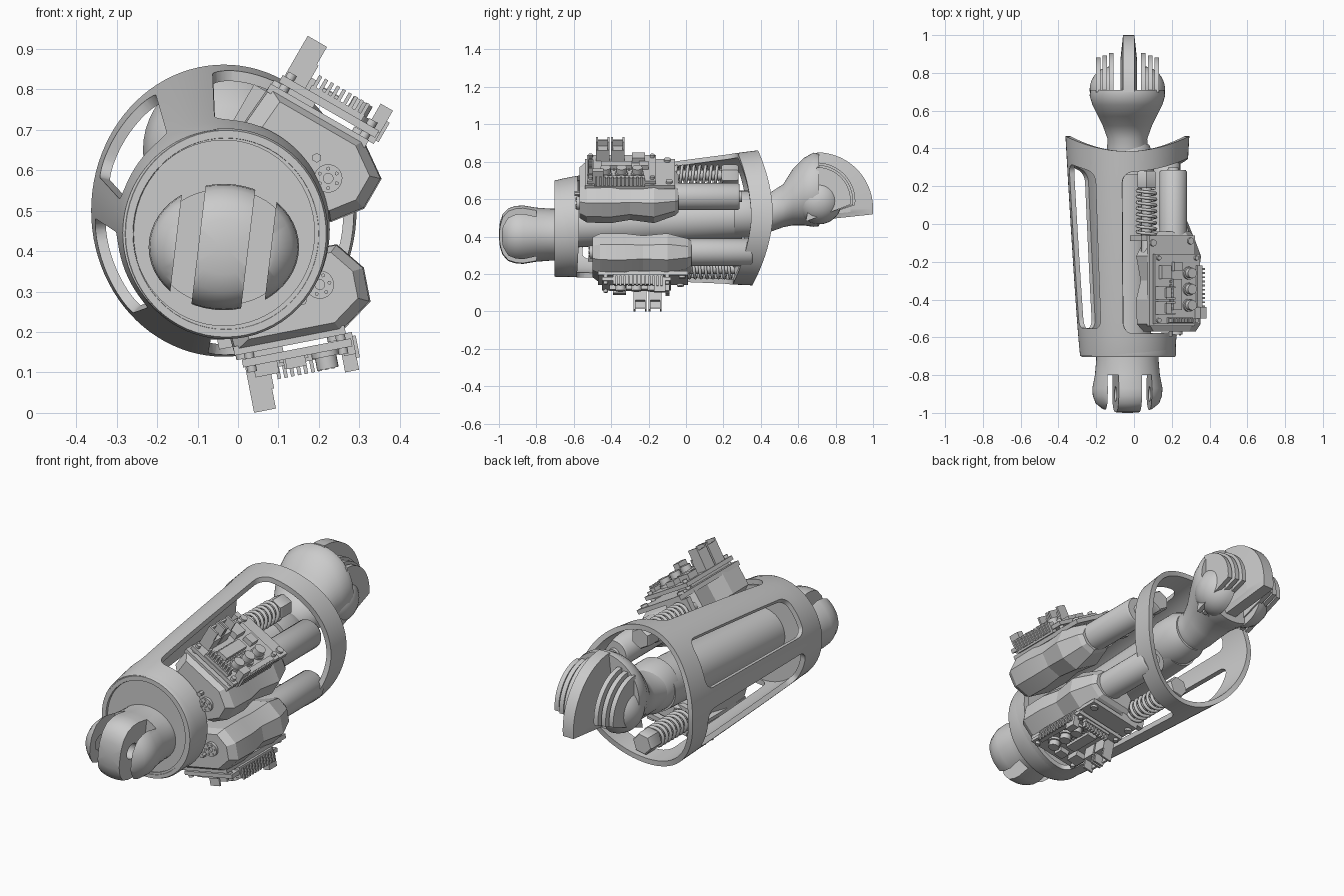
import bpy, bmesh
from math import sin, cos, pi, radians
from mathutils import Vector

if "Cube" in bpy.data.objects:
    bpy.data.objects.remove(bpy.data.objects["Cube"])

CX = -0.035


def mesh(name, verts, faces, angle=35):
    bm = bmesh.new()
    vs = [bm.verts.new(v) for v in verts]
    for f in faces:
        bm.faces.new([vs[i] for i in f])
    bmesh.ops.recalc_face_normals(bm, faces=bm.faces[:])
    if bm.calc_volume(signed=True) < 0:
        bmesh.ops.reverse_faces(bm, faces=bm.faces[:])
    me = bpy.data.meshes.new(name)
    bm.to_mesh(me)
    bm.free()
    ob = bpy.data.objects.new(name, me)
    bpy.context.collection.objects.link(ob)
    smooth(ob, angle)
    return ob


def smooth(ob, angle=35):
    bpy.ops.object.select_all(action='DESELECT')
    ob.select_set(True)
    bpy.context.view_layer.objects.active = ob
    bpy.ops.object.shade_smooth_by_angle(angle=radians(angle))


def loft(name, secs, loop=False, angle=35, strip=False):
    """Skin a list of equal closed sections; cap the ends (ngon or quad strip) unless looped."""
    n, m = len(secs[0]), len(secs)
    faces = []
    for i in range(m if loop else m - 1):
        a, b = i * n, (i + 1) % m * n
        faces += [(a + j, a + (j + 1) % n, b + (j + 1) % n, b + j) for j in range(n)]
    if strip:
        for a in (0, (m - 1) * n):
            faces += [(a + j, a + j + 1, a + n - 2 - j, a + n - 1 - j) for j in range(n // 2 - 1)]
    elif not loop:
        faces += [tuple(range(n)), tuple(range((m - 1) * n, m * n))]
    return mesh(name, [p for s in secs for p in s], faces, angle)


def ell(y, x, z, rx, rz, n=48):
    return [(x + rx * cos(2 * pi * k / n), y, z + rz * sin(2 * pi * k / n)) for k in range(n)]


def cut(ob, *cutters):
    for c in cutters:
        c.hide_render = True
        m = ob.modifiers.new("cut", 'BOOLEAN')
        m.operation, m.solver, m.object = 'DIFFERENCE', 'EXACT', c
        dg = bpy.context.evaluated_depsgraph_get()
        me = bpy.data.meshes.new_from_object(ob.evaluated_get(dg))
        ob.modifiers.clear()
        if len(me.polygons):
            ob.data = me
        bpy.data.objects.remove(c)
    smooth(ob)


# Flared outer shell: a saddle-ended tube addressed by angle and length fraction
def shell_pt(a, t, off=0.0):
    yend = 0.385 + 0.08 * cos(a) ** 2 + 0.03 * min(0, sin(a))
    k = max(t, 0) ** 0.85
    return (CX + (0.25 + 0.078 * k + off) * cos(a), -0.7 + t * (yend + 0.7),
            0.445 + 0.055 * k + (0.255 + 0.106 * k + off) * sin(a))


NT = 24
secs = []
for i in range(96):
    a = 2 * pi * i / 96
    secs.append([shell_pt(a, j / NT) for j in range(NT + 1)]
                + [shell_pt(a, j / NT, -0.026) for j in range(NT, -1, -1)])
shell = loft("outer_shell", secs, loop=True)


def window(a0, a1, t0, t1, corner):
    """Rounded window cutter that follows the shell."""
    c, h = radians(a0 + a1) / 2, radians(a1 - a0) / 2
    ct = corner / 1.1
    ts = [(t0 + ct * (1 - cos(q * pi / 12)), corner / 0.3 * (1 - sin(q * pi / 12))) for q in range(7)]
    ts += [(t0 + (t1 - t0) * q / 6, 0) for q in range(1, 6)]
    ts += [(t1 + t0 - t, d) for t, d in ts[6::-1]]
    N = max(8, int((a1 - a0) / 5))
    out = []
    for t, d in ts:
        ang = [c + (h - d) * (2 * j / N - 1) for j in range(N + 1)]
        out.append([shell_pt(a, t, 0.06) for a in ang] + [shell_pt(a, t, -0.08) for a in reversed(ang)])
    return loft("window_cutter", out, strip=True)


cut(shell, window(-97, 95, 0.11, 0.90, 0.06), window(122, 165, 0.13, 0.88, 0.05),
    window(182, 225, 0.13, 0.88, 0.05))

# Front cap and central tube
loft("front_cap", [ell(y, CX + 0.005, 0.443, r, r * 1.03, 64) for r, y in
                   [(0.24, -0.59), (0.25, -0.6), (0.253, -0.69), (0.248, -0.703), (0.23, -0.703),
                    (0.228, -0.692), (0.1, -0.692)]])
loft("central_tube", [ell(y, -0.03, z, 0.12, 0.12) for y, z in [(-0.62, 0.46), (0.3, 0.51)]])
loft("tube_collar", [ell(y, -0.02, 0.52, r, r) for y, r in [(0.26, 0.125), (0.36, 0.125), (0.42, 0.1)]])

# Front clevis: domed knuckle with two slots and an axle hole
clevis = loft("front_clevis", [ell(y, CX, 0.41, r, r * 0.84) for r, y in
              [(0.165, -0.62), (0.165, -0.72), (0.172, -0.8), (0.186, -0.87), (0.183, -0.91), (0.168, -0.95),
               (0.13, -0.98), (0.08, -0.995), (0.02, -1.0)]])


def slot(x):
    return loft("slot_cutter", [[(x + s * 0.028 + 0.12 * dz, y, 0.42 + dz)
                                 for s, dz in [(-1, -.3), (1, -.3), (1, .3), (-1, .3)]] for y in (-1.1, -0.8)])


hole = loft("axle_cutter", [[(x, -0.9 + 0.04 * cos(k * pi / 12), 0.41 + 0.04 * sin(k * pi / 12))
                             for k in range(24)] for x in (-0.165, 0.095)])
cut(clevis, slot(-0.125), slot(0.055), hole)

# Rear neck, joint ball and fan of round fins
loft("rear_neck", [ell(y, CX, z, rx, rz) for y, z, rx, rz in
                   [(0.36, .53, .11, .1), (0.45, .53, .105, .105), (0.52, .565, .13, .115), (0.57, .61, .155, .15),
                    (0.63, .64, .185, .18), (0.68, .65, .2, .198), (0.71, .65, .195, .195)]])
for side in (-1, 1):
    loft("joint_cheek", [[(CX + side * (0.08 + 0.12 * sin(p)), 0.71 + 0.125 * cos(p) * cos(k * pi / 16),
                           0.59 + 0.125 * cos(p) * sin(k * pi / 16)) for k in range(32)]
                         for p in [q * pi / 2 / 8.2 for q in range(9)]])


def fin(name, x, w, r, cz, tip=1.0):
    prof = [(0.64, 0.48)] + [(0.7 + r * cos(radians(q)), cz + r * sin(radians(q))) for q in range(-6, 91, 6)]
    # the inner profile point keeps full width, the rim narrows
    mid = [(0.7 + (y - 0.7) * .6, cz + (z - cz) * .6) for y, z in prof]
    loft(name, [[(x - tip * w / 2, y, z) for y, z in prof], [(x - w / 2, y, z) for y, z in mid],
                [(x + w / 2, y, z) for y, z in mid], [(x + tip * w / 2, y, z) for y, z in prof]], loop=True)
    loft(name + "_web", [[(x + s * w / 2, y, z) for y, z in mid] for s in (-1, 1)])


fin("centre_fin", -0.028, 0.086, 0.3, 0.55, 0.7)
for d in (0.085, 0.12, 0.155):
    for s in (-1, 1):
        fin("side_fin", CX + s * d, 0.024, 0.235 - 0.35 * d, 0.59)


# Two drive units, each built in a local frame (u across, y along, n outward)
def drive(tag, ox, oz, tilt, flip, dy, motor_n):
    a = radians(tilt)
    U, N = Vector((cos(a), 0, sin(a))), Vector((-sin(a), 0, cos(a))) * flip
    O = Vector((ox, dy, oz))

    def P(u, y, n):
        return O + U * u + N * n + Vector((0, y, 0))

    def box(part, u0, u1, y0, y1, n0, n1):
        return loft(tag + part, [[P(u0, y0, n), P(u0, y1, n), P(u1, y1, n), P(u1, y0, n)] for n in (n0, n1)])

    def rod(part, u, n, prof, k=32):
        loft(tag + part, [[P(u + r * cos(2 * pi * q / k), y, n + r * sin(2 * pi * q / k)) for q in range(k)]
                          for y, r in prof])

    def stud(part, u, y, r, n0, n1, k=20):
        loft(tag + part, [[P(u + r * cos(2 * pi * q / k), y + r * sin(2 * pi * q / k), n) for q in range(k)]
                          for n in (n0, n1)])

    # faceted gearbox
    prof = [(-.15, .015), (.12, .015), (.205, -.045), (.205, -.13), (.15, -.2), (.0, -.2), (-.16, -.1)]
    cu, cn = 0.06, motor_n
    loft(tag + "gearbox", [[P(cu + (u - cu) * s, y, cn + (n - cn) * s) for u, n in prof] for y, s in
                           [(-.57, .8), (-.53, .98), (-.4, 1), (-.3, .88), (-.17, 1), (-.06, .72), (-.04, .6)]], angle=15)
    box("mount_plate", -.15, .13, -.54, -.06, .0, .022)
    box("board_spacer", -.12, -.03, -.5, -.2, .02, .036)
    # motor, end cap and output disc
    rod("motor", cu, cn, [(-.15, .073), (.275, .073), (.285, .066), (.285, .03), (.3, .028)])
    rod("output_disc", .09, -.11, [(-.56, .035), (-.585, .035), (-.585, .012), (-.575, .012)])
    for q in range(6):
        rod("disc_bolt", .09 + .024 * cos(q * pi / 3), -.11 + .024 * sin(q * pi / 3), [(-.58, .005), (-.59, .005)], 6)
    rod("front_bolt", .04, -.08, [(-.55, .012), (-.595, .012)], 6)
    # spring on its guide rod
    su, sn = -.12, -.06
    rod("spring_rod", su, sn, [(-.2, .028), (.27, .028)], 20)
    rod("spring_nut", su, sn, [(.19, .05), (.2, .056), (.27, .056), (.28, .05)], 6)
    box("spring_seat", -.185, -.05, -.09, -.06, -.12, .0)
    secs = []
    for i in range(8 * 18 + 1):
        t = i / 18 * 2 * pi
        y = -.06 + .25 * i / 144
        secs.append([P(su + (.049 + .009 * cos(q * pi / 3)) * cos(t), y + .009 * sin(q * pi / 3),
                       sn + (.049 + .009 * cos(q * pi / 3)) * sin(t)) for q in range(6)])
    loft(tag + "spring", secs, angle=80)

    # circuit board and its components, turned end for end on the lower unit
    def Y(d):
        return -.34 + d * flip

    def bbox(part, u0, u1, d0, d1, n0, n1):
        box(part, u0, u1, min(Y(d0), Y(d1)), max(Y(d0), Y(d1)), n0, n1)

    bbox("circuit_board", -.135, .14, -.19, .18, .035, .055)
    for u in (-.115, .115):
        for d in (-.17, .16):
            stud("board_post", u, Y(d), .012, .0, .07, 12)
    for d in (-.105, -.025):
        bbox("connector_base", -.13, -.07, d - .035, d + .035, .055, .12)
        for e in (-.03, .03):
            bbox("connector_wall", -.13, -.075, d + e - .005, d + e + .005, .11, .17)
        bbox("connector_back", -.13, -.12, d - .03, d + .03, .11, .155)
    bbox("edge_header", .115, .145, -.15, .12, .02, .075)
    bbox("edge_plug", .11, .145, -.16, -.1, .05, .115)
    for i in range(12):
        bbox("edge_pin", .143, .153, -.145 + i * .022, -.135 + i * .022, .03, .085)
    bbox("pin_header", -.06, .09, -.185, -.155, .055, .07)
    for i in range(9):
        bbox("header_pin", -.057 + i * .017, -.048 + i * .017, -.182, -.16, .07, .1)
    for d in (-.09, -.005, .08):
        stud("capacitor_base", .07, Y(d), .034, .055, .068)
        stud("capacitor", .07, Y(d), .027, .068, .098)
    for i in range(8):
        bbox("chip_leg", -.045, .028, -.11 + i * .02, -.1 + i * .02, .055, .062)
    bbox("chip", -.035, .018, -.115, .05, .055, .078)
    bbox("terminal", -.11, -.05, .05, .12, .055, .085)
    bbox("terminal", -.03, .02, .09, .14, .055, .08)
    # exposed plate bolts
    for u, y in [(-.13, -.1), (.1, -.09)]:
        stud("plate_bolt", u, y, .018, .0, .034, 12)


drive("upper_", 0.20, 0.72, -30, 1, 0.0, -.088)
drive("lower_", 0.135, 0.192, 11, -1, 0.07, -.115)
